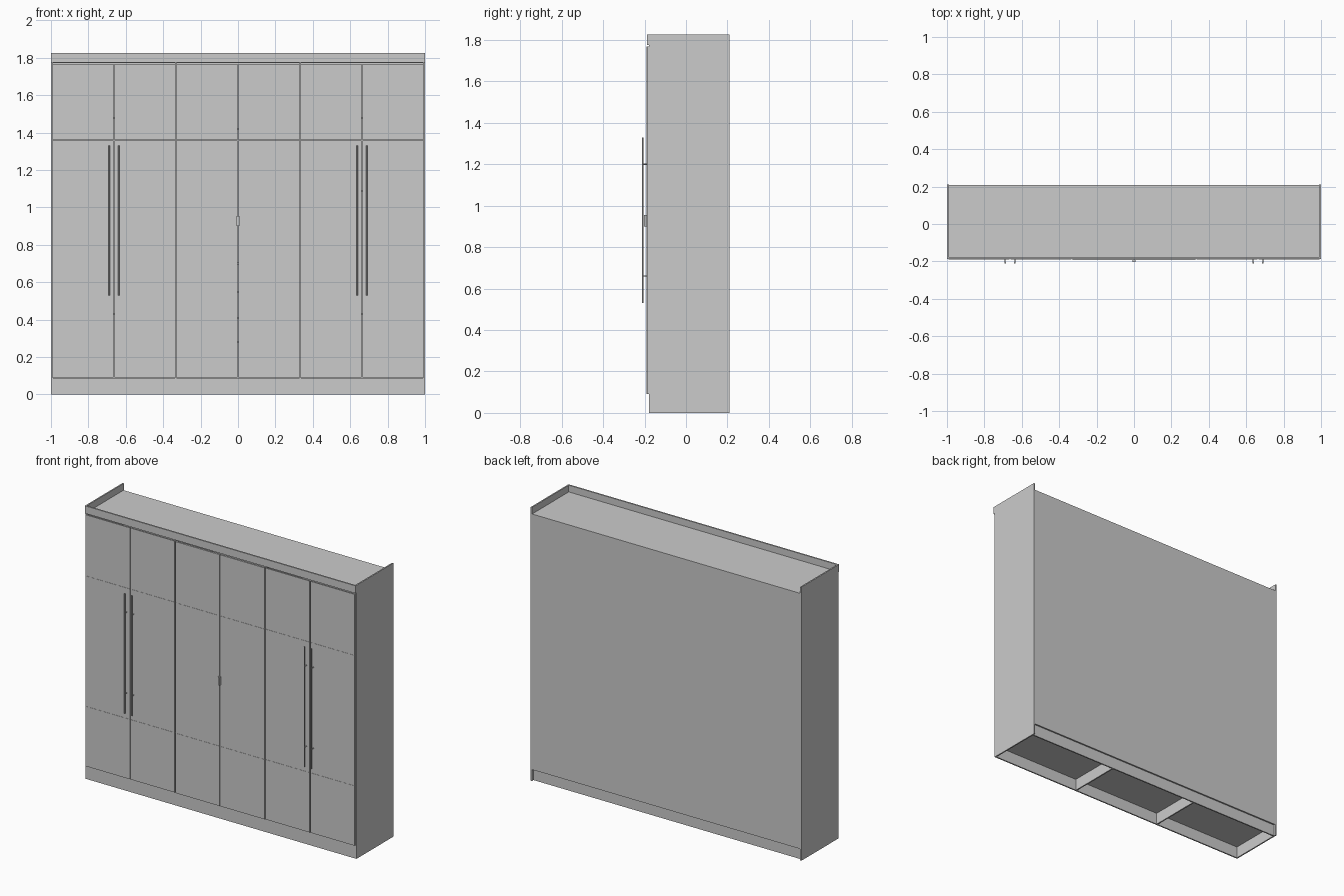
import bpy
from mathutils import Vector

if "Cube" in bpy.data.objects:
    bpy.data.objects.remove(bpy.data.objects["Cube"])


def box(name, x0, x1, y0, y1, z0, z1):
    """Axis-aligned board given by its limits."""
    bpy.ops.mesh.primitive_cube_add(
        size=1, location=((x0 + x1) / 2, (y0 + y1) / 2, (z0 + z1) / 2))
    ob = bpy.context.object
    ob.name = name
    ob.scale = (x1 - x0, y1 - y0, z1 - z0)
    bpy.ops.object.transform_apply(location=False, rotation=False, scale=True)
    return ob


def rod(name, a, b, r, sides=12):
    """Round bar between two points."""
    a, b = Vector(a), Vector(b)
    bpy.ops.mesh.primitive_cylinder_add(
        vertices=sides, radius=r, depth=(b - a).length, location=(a + b) / 2)
    ob = bpy.context.object
    ob.name = name
    ob.rotation_euler = (b - a).to_track_quat('Z', 'Y').to_euler()
    bpy.ops.object.shade_smooth_by_angle()
    return ob


T = 0.009                                 # board thickness
FRONT, BACK, TOP = -0.178, 0.21, 1.825    # carcass limits
FLOOR, ROOF = 0.087, 1.78                 # bottom board and top board
BAY = 0.333                               # divider position
DOOR_TOP = 1.767

# Outer sides and inner dividers
for s, side in ((-1, "left"), (1, "right")):
    box(f"{side}_side", *sorted((s * 0.999, s * (0.999 - T))), FRONT, BACK, 0, TOP)
    box(f"{side}_divider", s * BAY - T / 2, s * BAY + T / 2, FRONT, BACK - 0.01, FLOOR, ROOF - T)
    box(f"{side}_plinth_divider", s * BAY - T / 2, s * BAY + T / 2,
        FRONT + T, BACK - 0.025, 0, FLOOR - T)

# Horizontal carcass boards, back and plinth
W = 0.999 - T
box("top_board", -W, W, FRONT, BACK - 0.002, ROOF - T, ROOF)
box("bottom_board", -W, W, FRONT, BACK - 0.006, FLOOR - T, FLOOR)
box("back_panel", -W, W, BACK - 0.006, BACK - 0.002, 0.075, ROOF - T)
box("front_plinth", -W, W, FRONT, FRONT + T, 0, FLOOR - T)
box("back_plinth", -W, W, BACK - 0.025, BACK - 0.025 + T, 0, FLOOR - T)

# Cornice board across the front
box("cornice", -0.999, 0.999, FRONT - 0.01, FRONT, 1.775, TOP)

# Shelves inside the three bays
for name, x0, x1, heights in (
        ("left_shelf", -W, -BAY - T / 2, (0.43, 1.48)),
        ("middle_shelf", -BAY + T / 2, BAY - T / 2, (0.28, 0.41, 0.55, 0.7, 1.42)),
        ("right_shelf", BAY + T / 2, W, (0.43, 1.09, 1.48))):
    for z in heights:
        box(name, x0, x1, FRONT + 0.02, BACK - 0.006, z - T / 2, z + T / 2)

# Six doors, each of three stacked panels; the middle pair stands slightly proud
seams = (-0.996, -0.663, -0.332, 0.0, 0.332, 0.663, 0.996)
rows = (FLOOR + 0.003, 0.49, 1.36, DOOR_TOP)
for i in range(6):
    face = FRONT - (0.0135 if i in (2, 3) else 0.0105)
    for j in range(3):
        box(f"door_{i + 1}_panel_{j + 1}", seams[i] + 0.003, seams[i + 1] - 0.003,
            face, FRONT - 0.001, rows[j], rows[j + 1] - (0.0008 if j < 2 else 0))

# Long bar handles with two standoffs each
for x in (-0.689, -0.637, 0.637, 0.689):
    rod("bar_handle", (x, -0.2085, 0.53), (x, -0.2085, 1.33), 0.004)
    for z in (0.66, 1.2):
        rod("handle_standoff", (x, -0.2085, z), (x, FRONT - 0.009, z), 0.003)

# Small pull on the middle doors
box("middle_pull", -0.007, 0.007, -0.203, -0.19, 0.9, 0.955)
